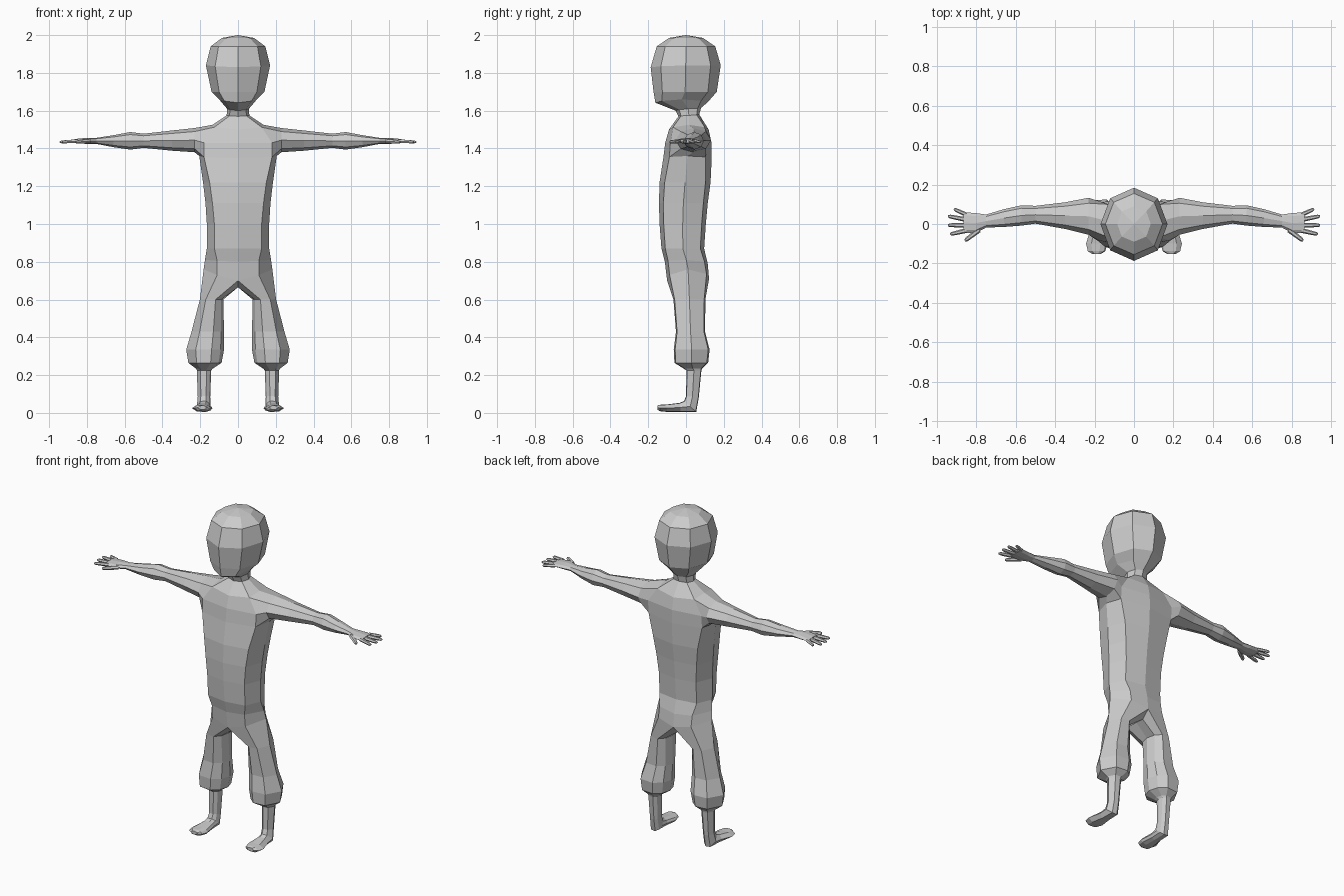
import bpy, bmesh, math
from mathutils import Vector

grey = bpy.data.materials.new("plain grey")
grey.diffuse_color = (0.6, 0.6, 0.6, 1)


def ring(bm, centre, u, v, angles):
    """Ring of points around a centre, spanned by two half axes."""
    c, u, v = Vector(centre), Vector(u), Vector(v)
    return [bm.verts.new(c + u * math.cos(math.radians(a)) + v * math.sin(math.radians(a))) for a in angles]


def bridge(bm, a, b, closed=True, skip=()):
    n = len(a)
    for i in range(n if closed else n - 1):
        if i not in skip:
            j = (i + 1) % n
            bm.faces.new((a[i], a[j], b[j], b[i]))


def finish(bm, name):
    """Turn the right half into a mirrored, flat shaded object."""
    bmesh.ops.delete(bm, geom=[v for v in bm.verts if not v.link_faces], context='VERTS')
    bmesh.ops.recalc_face_normals(bm, faces=bm.faces)
    me = bpy.data.meshes.new(name)
    bm.to_mesh(me)
    bm.free()
    me.materials.append(grey)
    ob = bpy.data.objects.new(name, me)
    bpy.context.collection.objects.link(ob)
    m = ob.modifiers.new("mirror", 'MIRROR')
    m.use_clip = True
    m.merge_threshold = 0.0005
    return ob


bm = bmesh.new()

# Trunk, neck and head: front z, side z, back z, side x, corner x, front y, back y, corner depth
rows = [
    (0.70, 0.76, 0.71, 0.182, 0.11, -0.100, 0.122, 0.88),
    (0.80, 0.81, 0.79, 0.175, 0.11, -0.112, 0.115, 0.85),
    (0.87, 0.87, 0.87, 0.165, 0.125, -0.130, 0.096, 0.82),
    (1.00, 1.00, 1.00, 0.165, 0.125, -0.140, 0.105, 0.82),
    (1.11, 1.11, 1.11, 0.172, 0.135, -0.143, 0.115, 0.82),
    (1.22, 1.22, 1.22, 0.185, 0.150, -0.140, 0.130, 0.80),
    (1.35, 1.36, 1.35, 0.205, 0.180, -0.120, 0.136, 0.75),
    (1.43, 1.43, 1.43, 0.195, 0.180, -0.110, 0.135, 0.78),
    (1.50, 1.525, 1.50, 0.135, 0.125, -0.090, 0.120, 0.80),
    (1.57, 1.575, 1.58, 0.060, 0.045, -0.040, 0.070, 0.75),
    (1.60, 1.61, 1.615, 0.058, 0.042, -0.055, 0.080, 0.72),
    (1.642, 1.66, 1.645, 0.100, 0.072, -0.162, 0.115, 0.75),
    (1.70, 1.70, 1.70, 0.140, 0.100, -0.172, 0.163, 0.72),
    (1.83, 1.84, 1.84, 0.170, 0.121, -0.187, 0.184, 0.71),
    (1.94, 1.94, 1.94, 0.145, 0.103, -0.155, 0.155, 0.71),
    (1.985, 1.985, 1.985, 0.085, 0.062, -0.090, 0.090, 0.71),
]
loops = []
for zf, zs, zb, w, wc, f, b, q in rows:
    s = (f + b) / 2
    pts = [(0, f, zf), (wc, s + (f - s) * q, (zf + zs) / 2), (w, s, zs),
           (wc, s + (b - s) * q, (zb + zs) / 2), (0, b, zb)]
    loops.append([bm.verts.new(p) for p in pts])
for i, (a, b) in enumerate(zip(loops, loops[1:])):
    bridge(bm, a, b, closed=False, skip=(1, 2) if i in (6, 7) else ())  # leaves the arm hole
crown = bm.verts.new((0, 0, 2.0))
for a, b in zip(loops[-1], loops[-1][1:]):
    bm.faces.new((a, b, crown))

# Arm and palm grow out of the arm hole: x, front y, back y, bottom z, top z
lo, mid, hi = loops[6:9]
prev = [lo[1], mid[1], hi[1], hi[2], hi[3], mid[3], lo[3], lo[2]]
arm = [
    (0.23, -0.055, 0.133, 1.380, 1.508), (0.35, -0.025, 0.110, 1.388, 1.495),
    (0.50, 0.002, 0.092, 1.403, 1.478), (0.57, -0.008, 0.095, 1.394, 1.487),
    (0.66, -0.015, 0.075, 1.407, 1.470), (0.75, -0.018, 0.048, 1.424, 1.456),
    (0.80, -0.045, 0.055, 1.424, 1.456), (0.865, -0.045, 0.060, 1.428, 1.450),
]
for x, f, b, z0, z1 in arm:
    nxt = ring(bm, (x, (f + b) / 2, (z0 + z1) / 2), (0, (b - f) / 2, 0), (0, 0, (z1 - z0) / 2),
               [225, 180, 135, 90, 45, 0, -45, -90])
    bridge(bm, prev, nxt)
    prev = nxt
bm.faces.new(prev)

# Crotch points close the hip into a leg ring
crotch = [bm.verts.new(p) for p in [(0, 0.075, 0.665), (0, 0.01, 0.685), (0, -0.055, 0.665)]]
prev = loops[0] + crotch
# Baggy trouser leg, shin and foot: x, y, z, half width, half depth, forward tilt
leg = [
    (0.140, 0.018, 0.60, 0.062, 0.090, 0), (0.160, 0.024, 0.43, 0.086, 0.082, 0),
    (0.174, 0.030, 0.335, 0.100, 0.101, 0), (0.175, 0.028, 0.265, 0.088, 0.095, 0),
    (0.178, 0.036, 0.235, 0.045, 0.052, 0), (0.180, 0.042, 0.225, 0.038, 0.042, 0),
    (0.180, 0.034, 0.085, 0.033, 0.036, 8), (0.182, 0.022, 0.034, 0.036, 0.046, 42),
    (0.184, -0.030, 0.029, 0.038, 0.026, 85), (0.189, -0.100, 0.025, 0.054, 0.021, 90),
    (0.190, -0.138, 0.026, 0.044, 0.018, 90), (0.190, -0.152, 0.028, 0.022, 0.011, 90),
]
for x, y, z, rx, ry, tilt in leg:
    t = math.radians(tilt)
    nxt = ring(bm, (x, y, z), (rx, 0, 0), (0, ry * math.cos(t), -ry * math.sin(t)),
               [250, 300, 0, 60, 110, 145, 180, 215])
    bridge(bm, prev, nxt)
    prev = nxt
bm.faces.new(prev)
finish(bm, "body")

# Fingers and thumb: base x, base y, tip x, tip y, thickness
bm = bmesh.new()
for bx, by, tx, ty, r in [(0.85, 0.047, 0.913, 0.076, 0.010), (0.85, 0.022, 0.943, 0.040, 0.011),
                          (0.85, -0.006, 0.944, -0.006, 0.011), (0.85, -0.033, 0.932, -0.052, 0.011),
                          (0.785, -0.030, 0.858, -0.085, 0.012)]:
    base, tip = Vector((bx, by, 1.439)), Vector((tx, ty, 1.434))
    side = Vector((0, 0, 1)).cross(tip - base).normalized()
    prev = None
    for k, s in [(0, 1.1), (0.55, 1), (0.9, 0.85), (1, 0.4)]:
        nxt = ring(bm, base.lerp(tip, k), side * r * s, (0, 0, r * s * 0.9), range(0, 360, 60))
        if prev:
            bridge(bm, prev, nxt)
        else:
            bm.faces.new(nxt)
        prev = nxt
    bm.faces.new(prev)
finish(bm, "fingers")
